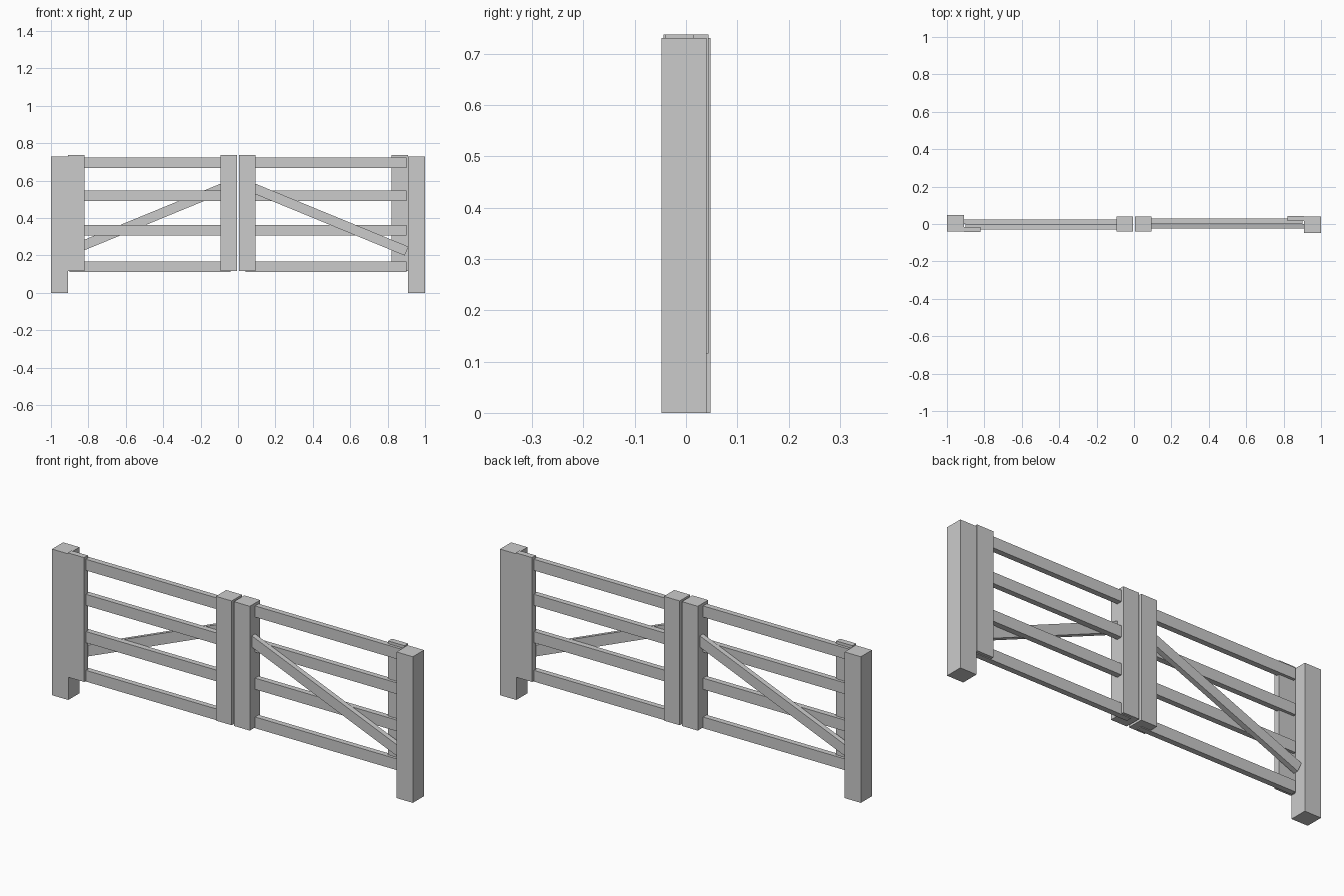
import bpy, bmesh
from math import pi, atan2, hypot
from mathutils import Matrix

if "Cube" in bpy.data.objects:
    bpy.data.objects.remove(bpy.data.objects["Cube"])


def box(name, x, y, z, tilt=0.0, turn=0.0):
    """Box from (min, max) pairs, tilted about its own centre, then turned about z."""
    spans = (x, y, z)
    size = [b - a for a, b in spans]
    centre = [(a + b) / 2 for a, b in spans]
    bm = bmesh.new()
    bmesh.ops.create_cube(bm, size=1)
    bm.transform(Matrix.Rotation(turn, 4, 'Z')
                 @ Matrix.Translation(centre)
                 @ Matrix.Rotation(tilt, 4, 'Y')
                 @ Matrix.Diagonal((*size, 1)))
    mesh = bpy.data.meshes.new(name)
    bm.to_mesh(mesh)
    bm.free()
    obj = bpy.data.objects.new(name, mesh)
    bpy.context.collection.objects.link(obj)
    return obj


RAIL_HEIGHTS = (0.14, 0.334, 0.52, 0.695)

# The two leaves are the same, one turned half way round
for side, turn in (("right", 0.0), ("left", pi)):
    # Ground post and the stile hung beside it
    box(f"{side}_post", (0.91, 1.0), (-0.048, 0.04), (0, 0.73), turn=turn)
    box(f"{side}_hinge_stile", (0.82, 0.91), (0.015, 0.044), (0.116, 0.737), turn=turn)
    # Stile where the leaves meet
    box(f"{side}_meeting_stile", (0.006, 0.094), (-0.041, 0.041), (0.116, 0.737), turn=turn)
    # Horizontal rails
    for i, h in enumerate(RAIL_HEIGHTS, 1):
        box(f"{side}_rail_{i}", (0.04, 0.9), (0.001, 0.029), (h - 0.028, h + 0.028), turn=turn)
    # Diagonal brace on the other face of the rails
    x0, z0, x1, z1 = 0.06, 0.569, 0.901, 0.223
    half = hypot(x1 - x0, z1 - z0) / 2
    cx, cz = (x0 + x1) / 2, (z0 + z1) / 2
    box(f"{side}_brace", (cx - half, cx + half), (-0.025, 0.001),
        (cz - 0.026, cz + 0.026), tilt=atan2(z0 - z1, x1 - x0), turn=turn)
